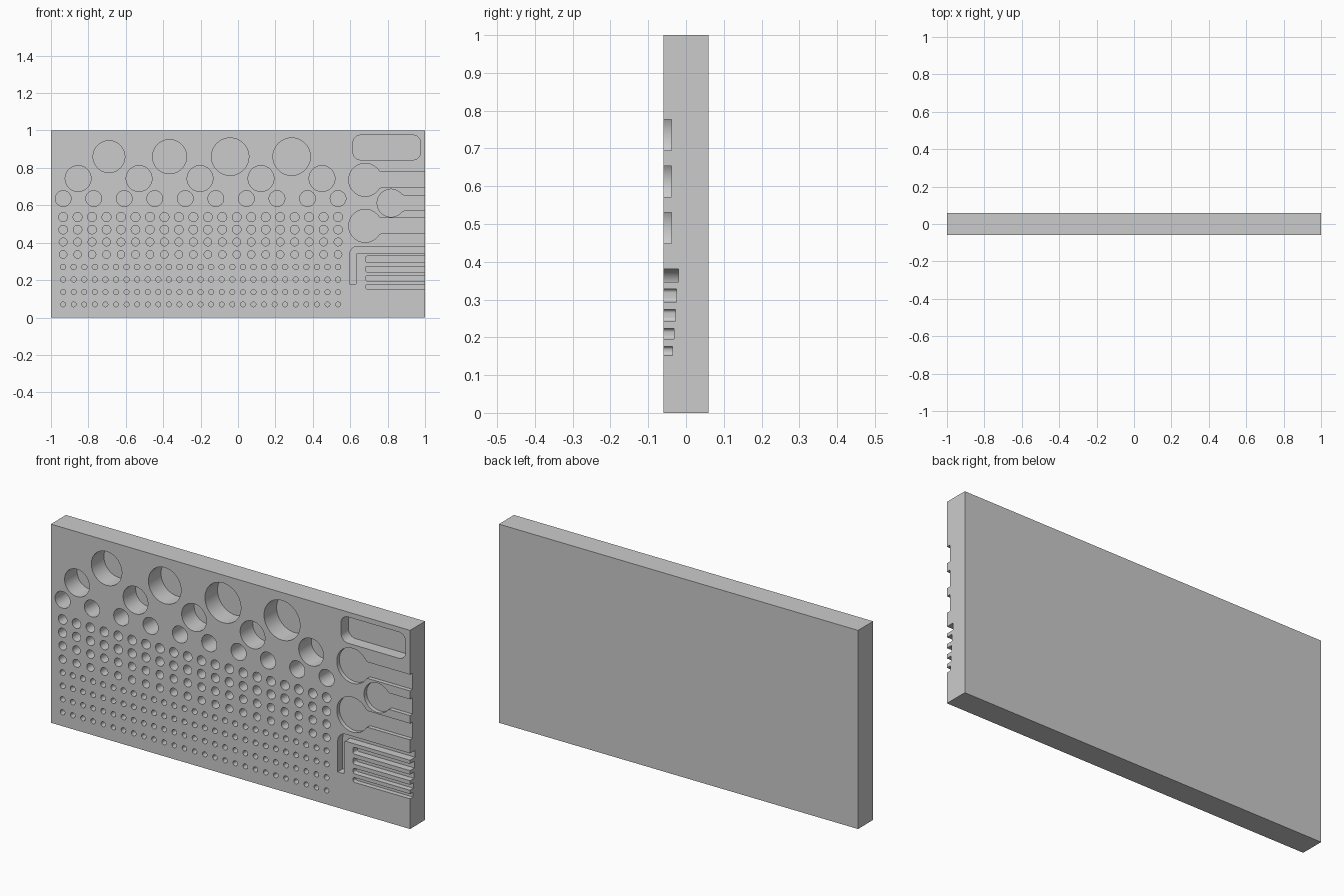
import bpy, bmesh
from math import sin, cos, pi, sqrt, asin, atan2
from mathutils import Vector

if "Cube" in bpy.data.objects:
    bpy.data.objects.remove(bpy.data.objects["Cube"])

FRONT = -0.06
cut = bmesh.new()


def pocket(points, depth):
    """Closed x/z outline pushed into the front face."""
    a = [cut.verts.new((x, FRONT - 0.02, z)) for x, z in points]
    b = [cut.verts.new((x, FRONT + depth, z)) for x, z in points]
    n = len(a)
    cut.faces.new(a)
    cut.faces.new(b[::-1])
    for i in range(n):
        j = (i + 1) % n
        cut.faces.new((a[j], a[i], b[i], b[j]))


def arc(cx, cz, r, a0, a1, n):
    return [(cx + r * cos(a0 + (a1 - a0) * i / n), cz + r * sin(a0 + (a1 - a0) * i / n))
            for i in range(n + 1)]


def hole(x, z, r, depth=0.1):
    n = 48 if r > 0.03 else 24
    pocket(arc(x, z, r, 0, 2 * pi, n)[:-1], depth)


def rounded(corners):
    """Right-angled outline of (x, z, radius) corners."""
    out, n = [], len(corners)
    for i, (x, z, r) in enumerate(corners):
        p = Vector((x, z))
        if r == 0:
            out.append((x, z))
            continue
        u = (Vector(corners[i - 1][:2]) - p).normalized()
        v = (Vector(corners[(i + 1) % n][:2]) - p).normalized()
        c = p + r * (u + v)
        for k in range(9):
            t = pi / 2 * k / 8
            out.append(tuple(c - r * (v * cos(t) + u * sin(t))))
    return out


def keyhole(cx, cz, r, h=0.041, f=0.02, depth=0.021):
    """Round recess with a filleted neck open at the right edge."""
    dx = sqrt((r + f) ** 2 - (h + f) ** 2)
    a = atan2(h + f, dx)
    pts = [(1.05, cz + h)]
    pts += arc(cx + dx, cz + h + f, f, -pi / 2, a - pi, 6)
    pts += arc(cx, cz, r, a, 2 * pi - a, 48)[1:]
    pts += arc(cx + dx, cz - h - f, f, pi - a, pi / 2, 6)[1:]
    pts.append((1.05, cz - h))
    pocket(pts, depth)


# Large holes, top row
for x, r in ((-0.69, 0.085), (-0.366, 0.091), (-0.042, 0.1), (0.287, 0.1)):
    hole(x, 0.86, r)

# Second row of holes
for i in range(5):
    hole(-0.855 + 0.326 * i, 0.743, 0.069)

# Evenly spaced rows: height, count, radius
for z, n, r in ((0.636, 10, 0.042),
                (0.537, 20, 0.024), (0.47, 20, 0.023), (0.404, 20, 0.021), (0.337, 20, 0.02),
                (0.27, 27, 0.0142), (0.203, 27, 0.0138), (0.136, 27, 0.0132), (0.07, 27, 0.0128)):
    for i in range(n):
        hole(-0.935 + 1.47 * i / (n - 1), z, r)

# Rounded tray
pocket(rounded([(0.615, 0.843, 0.04), (0.976, 0.843, 0.04),
                (0.976, 0.975, 0.04), (0.615, 0.975, 0.04)]), 0.06)

# Keyhole recesses
keyhole(0.68, 0.736, 0.088)
keyhole(0.818, 0.612, 0.074)
keyhole(0.68, 0.49, 0.088)

# Bent slot
pocket(rounded([(1.05, 0.381, 0), (0.597, 0.381, 0.045), (0.597, 0.18, 0),
                (0.631, 0.18, 0), (0.631, 0.346, 0.012), (1.05, 0.346, 0)]), 0.04)

# Straight slots, shallower towards the bottom
for z0, z1, d in ((0.294, 0.328, 0.035), (0.243, 0.274, 0.032),
                  (0.195, 0.223, 0.028), (0.152, 0.176, 0.024)):
    pocket(rounded([(1.05, z1, 0), (0.682, z1, 0.01), (0.682, z0, 0.01), (1.05, z0, 0)]), d)

bmesh.ops.recalc_face_normals(cut, faces=cut.faces)
mesh = bpy.data.meshes.new("pocket_cutter")
cut.to_mesh(mesh)
cut.free()
cutter = bpy.data.objects.new("pocket_cutter", mesh)
bpy.context.collection.objects.link(cutter)
cutter.hide_render = True

# Storage board
bpy.ops.mesh.primitive_cube_add(size=1, location=(0, 0, 0.5))
board = bpy.context.object
board.name = "tool_board"
board.scale = (2, 0.12, 1)
bpy.ops.object.transform_apply(location=True, rotation=False, scale=True)
mod = board.modifiers.new("pockets", 'BOOLEAN')
mod.operation = 'DIFFERENCE'
mod.solver = 'EXACT'
mod.object = cutter
bpy.ops.object.modifier_apply(modifier=mod.name)
bpy.data.objects.remove(cutter)
bpy.ops.object.shade_smooth_by_angle()
